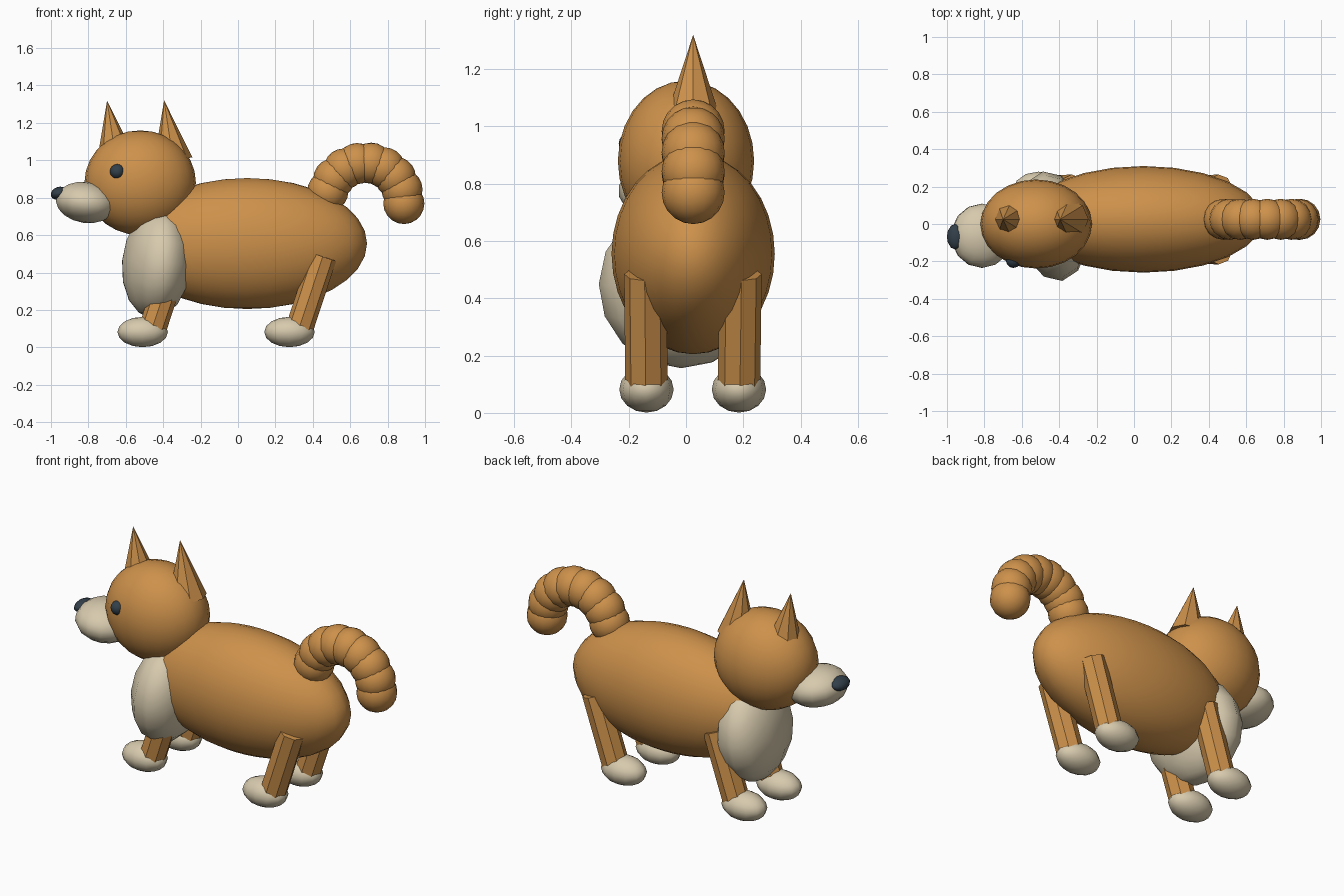
import bpy, math
from mathutils import Vector

if "Cube" in bpy.data.objects:
    bpy.data.objects.remove(bpy.data.objects["Cube"])


def make_mat(name, rgb):
    m = bpy.data.materials.new(name)
    m.diffuse_color = (*rgb, 1)
    m.use_nodes = True
    m.node_tree.nodes["Principled BSDF"].inputs["Base Color"].default_value = m.diffuse_color
    return m


orange = make_mat("orange fur", (0.61, 0.283, 0.07))
cream = make_mat("cream fur", (0.68, 0.59, 0.42))
dark = make_mat("dark slate", (0.032, 0.05, 0.068))


def finish(name, mat, smooth):
    o = bpy.context.object
    o.name = name
    o.data.materials.append(mat)
    if smooth:
        bpy.ops.object.shade_smooth()
    return o


def ellipsoid(name, mat, loc, radii, rot=(0, 0, 0), seg=16, rings=10):
    bpy.ops.mesh.primitive_uv_sphere_add(
        segments=seg, ring_count=rings, radius=1, location=loc,
        rotation=[math.radians(a) for a in rot])
    o = finish(name, mat, True)
    o.scale = radii
    return o


def tapered(name, mat, base, tip, r1, r2, sides):
    a, b = Vector(base), Vector(tip)
    bpy.ops.mesh.primitive_cone_add(
        vertices=sides, radius1=r1, radius2=r2, depth=(b - a).length,
        location=(a + b) / 2,
        rotation=(b - a).to_track_quat('Z', 'Y').to_euler())
    return finish(name, mat, False)


# Torso, chest bib and head
ellipsoid("body", orange, (0.05, 0.025, 0.555), (0.64, 0.285, 0.35), seg=24, rings=16)
ellipsoid("chest", cream, (-0.435, -0.012, 0.45), (0.187, 0.297, 0.295), (0, 5, 10), 12, 8)
ellipsoid("head", orange, (-0.523, 0, 0.88), (0.298, 0.238, 0.28), seg=24, rings=14)

# Face
ellipsoid("muzzle", cream, (-0.813, -0.063, 0.775), (0.166, 0.174, 0.11), (0, 8, 0), 14, 9)
ellipsoid("nose", dark, (-0.957, -0.068, 0.824), (0.045, 0.068, 0.034), (0, -20, 0), 12, 8)
ellipsoid("eye", dark, (-0.645, -0.195, 0.94), (0.04, 0.04, 0.04), seg=12, rings=8)

# Ears
for label, x in (("front", -0.70), ("rear", -0.395)):
    tapered(label + "_ear", orange, (x + 0.048, 0.025, 1.0), (x, 0.025, 1.32), 0.105, 0, 8)

# Legs and paws
for end, x in (("front", -0.46), ("hind", 0.325)):
    for side, y in (("right", -0.138), ("left", 0.185)):
        tapered(f"{end}_{side}_leg", orange, (x, y, 0.09),
                (x + 0.13, y * 1.03, 0.485), 0.074, 0.074, 8)
        ellipsoid(f"{end}_{side}_paw", cream, (x - 0.05, y, 0.082),
                  (0.135, 0.095, 0.081), seg=12, rings=8)

# Curled tail made of overlapping balls along an arc
for i in range(9):
    a = math.radians(165 - 21 * i)
    ellipsoid(f"tail_ball_{i + 1}", orange,
              (0.68 + 0.207 * math.cos(a), 0.025, 0.78 + 0.207 * math.sin(a)),
              (0.11, 0.11, 0.11), seg=16, rings=10)
